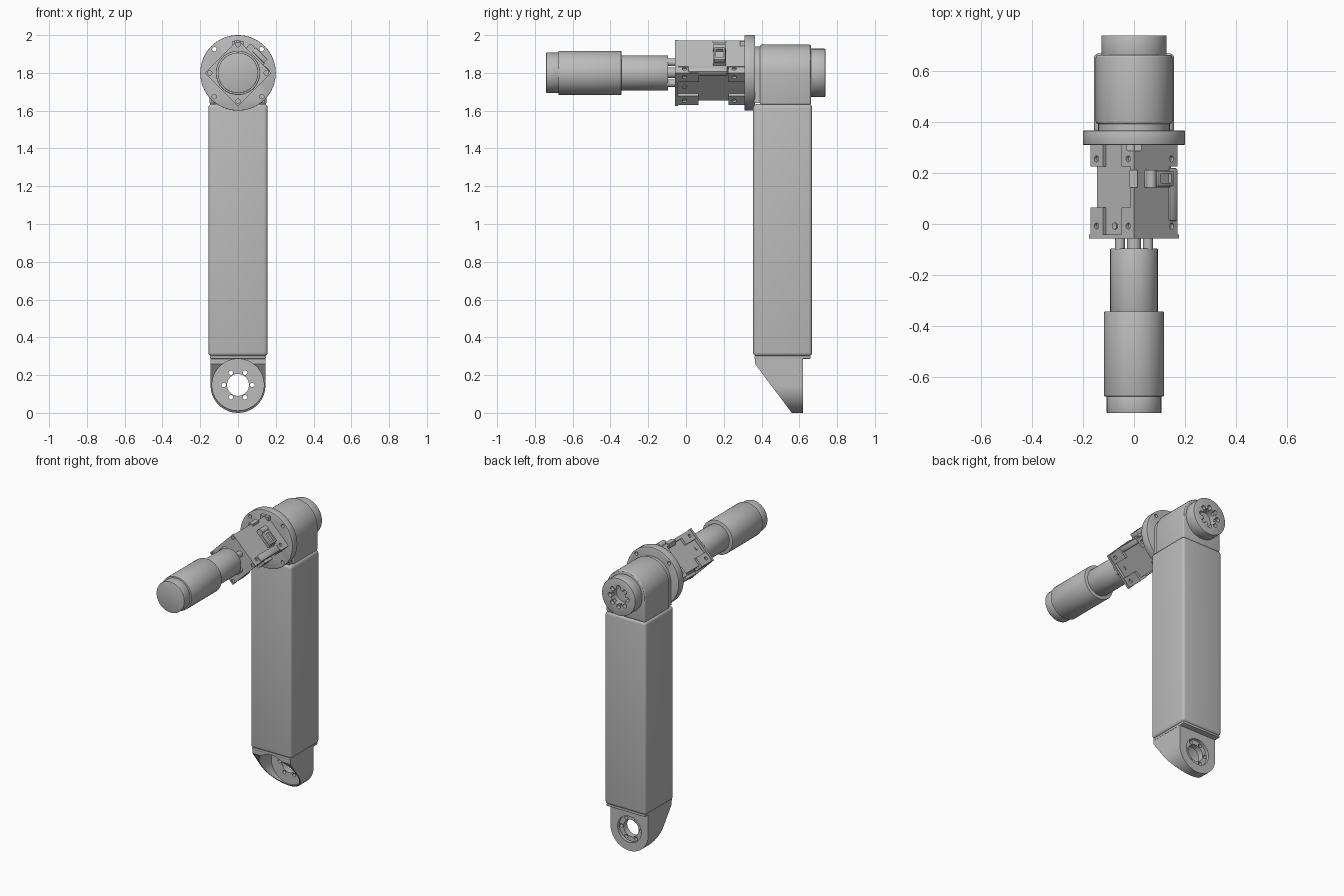
import bpy, bmesh, math
from mathutils import Matrix, Vector

if "Cube" in bpy.data.objects:
    bpy.data.objects.remove(bpy.data.objects["Cube"])

grey = bpy.data.materials.new("machined_grey")
grey.use_nodes = True
COLOUR = (0.5, 0.5, 0.5, 1)
grey.diffuse_color = COLOUR
grey.node_tree.nodes["Principled BSDF"].inputs["Base Color"].default_value = COLOUR

AXIS = 1.8                                   # height of the joint axis
HEAD = Matrix.Translation((0, 0, AXIS))


def turn(degrees):
    """Frame of a gearbox side: local z points outward, local y along the axis."""
    return HEAD @ Matrix.Rotation(math.radians(degrees), 4, 'Y')


def make(name, bm, bevel=0, segments=2):
    bmesh.ops.recalc_face_normals(bm, faces=bm.faces)
    mesh = bpy.data.meshes.new(name)
    bm.to_mesh(mesh)
    bm.free()
    mesh.materials.append(grey)
    ob = bpy.data.objects.new(name, mesh)
    bpy.context.collection.objects.link(ob)
    if bevel:
        mod = ob.modifiers.new("edge_rounding", 'BEVEL')
        mod.width, mod.segments, mod.limit_method = bevel, segments, 'ANGLE'
        apply(ob, mod)
    return ob


def activate(ob):
    bpy.ops.object.select_all(action='DESELECT')
    ob.select_set(True)
    bpy.context.view_layer.objects.active = ob


def apply(ob, mod):
    activate(ob)
    bpy.ops.object.modifier_apply(modifier=mod.name)


def add_box(bm, lo, hi, frame=Matrix()):
    lo, hi = Vector(lo), Vector(hi)
    size = Matrix.Diagonal((*(hi - lo), 1))
    bmesh.ops.create_cube(bm, size=1, matrix=frame @ Matrix.Translation((lo + hi) / 2) @ size)


def add_rod(bm, r, y0, y1, x=0, z=0, frame=HEAD, sides=64):
    """Cylinder along local y."""
    place = Matrix.Translation((x, (y0 + y1) / 2, z)) @ Matrix.Rotation(math.pi / 2, 4, 'X')
    bmesh.ops.create_cone(bm, cap_ends=True, segments=sides, radius1=r, radius2=r,
                          depth=y1 - y0, matrix=frame @ place)


def add_pin(bm, r, x, y, z0, z1, frame):
    """Cylinder along local z."""
    place = Matrix.Translation((x, y, (z0 + z1) / 2))
    bmesh.ops.create_cone(bm, cap_ends=True, segments=20, radius1=r, radius2=r,
                          depth=z1 - z0, matrix=frame @ place)


def box(name, lo, hi, frame=Matrix(), bevel=0, segments=2):
    bm = bmesh.new()
    add_box(bm, lo, hi, frame)
    return make(name, bm, bevel, segments)


def rod(name, *args, bevel=0, **kw):
    bm = bmesh.new()
    add_rod(bm, *args, **kw)
    return make(name, bm, bevel)


def cut(ob, bm):
    cutter = make("cutter", bm)
    cutter.hide_render = True
    mod = ob.modifiers.new("cut", 'BOOLEAN')
    mod.operation, mod.solver, mod.object = 'DIFFERENCE', 'EXACT', cutter
    apply(ob, mod)
    bpy.data.objects.remove(cutter)


def arch(half, straight, y0, y1, centre, direction, steps=48):
    """Half round with a straight tail, extruded along y."""
    pts = [(half, -straight)]
    pts += [(half * math.cos(math.pi * i / steps), half * math.sin(math.pi * i / steps))
            for i in range(steps + 1)]
    pts.append((-half, -straight))
    bm = bmesh.new()
    face = bm.faces.new([bm.verts.new((x, y0, centre + direction * z)) for x, z in pts])
    ext = bmesh.ops.extrude_face_region(bm, geom=[face])
    moved = [v for v in ext["geom"] if isinstance(v, bmesh.types.BMVert)]
    bmesh.ops.translate(bm, verts=moved, vec=(0, y1 - y0, 0))
    return bm


def ring(bm, count, radius, r, y0, y1, frame=HEAD, start=0.0):
    for i in range(count):
        a = math.radians(start) + math.tau * i / count
        add_rod(bm, r, y0, y1, radius * math.cos(a), radius * math.sin(a), frame, 20)


# Motor: end cap, body, gear stage, spacers and shaft
rod("motor_end_cap", 0.107, -0.74, -0.67, bevel=0.003)
rod("motor_body", 0.117, -0.675, -0.342, bevel=0.004)
rod("motor_gear_stage", 0.093, -0.345, -0.095, bevel=0.003)
rod("motor_shaft", 0.028, -0.1, -0.05)
spacers = bmesh.new()
ring(spacers, 4, 0.078, 0.02, -0.1, -0.05, start=45)
make("motor_spacers", spacers)

# Gearbox: diamond core, front plate and corner blocks with screw holes
box("gearbox_core", (-0.103, -0.045, -0.103), (0.103, 0.315, 0.103), turn(45))
plate = box("gearbox_front_plate", (-0.124, -0.057, -0.124), (0.124, -0.042, 0.124), turn(45))
holes = bmesh.new()
ring(holes, 4, 0.15, 0.012, -0.07, -0.048)
cut(plate, holes)
ENDS = [(-0.043, 0.065), (0.225, 0.313)]
blocks, holes = bmesh.new(), bmesh.new()
for k in range(4):
    frame = turn(45 + 90 * k)
    for y0, y1 in ENDS:
        add_box(blocks, (0.052, y0, 0.052), (0.12, y1, 0.12), frame)
        y = -0.008 if y0 < 0 else 0.255
        for x in (-0.088, 0.088):
            add_pin(holes, 0.012, x, y, 0.106, 0.13, frame)
corner_blocks = make("gearbox_corner_blocks", blocks)
cut(corner_blocks, holes)

# Middle screws of the three open gearbox sides
screws = bmesh.new()
for k in (1, 2, 3):
    add_pin(screws, 0.013, 0, -0.008, 0.1, 0.109, turn(45 + 90 * k))
make("gearbox_side_screws", screws)

# Cover plate on one side, with its cable socket, edge rail and tabs
side = turn(45)
box("gearbox_cover", (-0.12, -0.045, 0.1), (0.075, 0.313, 0.121), side)
box("cover_edge_rail", (0.07, 0.01, 0.09), (0.118, 0.22, 0.128), side, 0.01)
box("socket_base", (-0.062, 0.142, 0.115), (0.065, 0.212, 0.135), side, 0.004)
socket = box("socket_housing", (-0.03, 0.147, 0.13), (0.06, 0.208, 0.162), side, 0.005)
opening = bmesh.new()
add_box(opening, (-0.015, 0.16, 0.145), (0.045, 0.195, 0.18), side)
cut(socket, opening)
rod("socket_cable_clip", 0.02, 0.142, 0.212, -0.045, 0.14, side, 24)
box("top_tab", (-0.018, 0.142, 0.14), (0.014, 0.212, 0.172), HEAD)
box("flange_key", (-0.03, 0.285, 0.13), (0.03, 0.315, 0.17), HEAD)

# Round mounting flange
flange = rod("mounting_flange", 0.2, 0.31, 0.365, bevel=0.003)
holes = bmesh.new()
ring(holes, 4, 0.177, 0.012, 0.29, 0.39, start=45)
cut(flange, holes)

# Elbow: neck, arched housing and bored output hub
make("elbow_neck", arch(0.14, 0.16, 0.36, 0.41, AXIS, 1))
make("elbow_housing", arch(0.15, 0.17, 0.39, 0.662, AXIS, 1), 0.012, 3)
hub = rod("output_hub", 0.128, 0.655, 0.738, bevel=0.004)
bore, notches = bmesh.new(), bmesh.new()
add_rod(bore, 0.055, 0.68, 0.76)
cut(hub, bore)
ring(notches, 8, 0.066, 0.015, 0.71, 0.76)
cut(hub, notches)

# Long square arm tube
box("arm_tube", (-0.157, 0.355, 0.3), (0.157, 0.668, 1.635), bevel=0.02, segments=4)

# Lower bracket: rounded, sliced on the slope, bored out from the front
bm = arch(0.145, 0.15, 0.365, 0.62, 0.145, -1)
geom = bm.verts[:] + bm.edges[:] + bm.faces[:]
sliced = bmesh.ops.bisect_plane(bm, geom=geom, plane_co=(0, 0.365, 0.26),
                                plane_no=(0, -0.26, -0.195), clear_outer=True)
rim = [e for e in sliced["geom_cut"] if isinstance(e, bmesh.types.BMEdge)]
bmesh.ops.contextual_create(bm, geom=rim)
bracket = make("lower_bracket", bm)
FOOT = Matrix.Translation((0, 0, 0.148))
for r, y0, y1 in ((0.137, 0.3, 0.56), (0.09, 0.6, 0.7), (0.058, 0.5, 0.7)):
    bore = bmesh.new()
    add_rod(bore, r, y0, y1, frame=FOOT)
    cut(bracket, bore)
holes = bmesh.new()
ring(holes, 6, 0.075, 0.012, 0.5, 0.7, FOOT)
cut(bracket, holes)
box("bracket_top_plate", (-0.147, 0.362, 0.286), (0.147, 0.66, 0.303), bevel=0.004)

# Smooth the round surfaces, keep the edges crisp
for ob in bpy.context.collection.objects:
    if ob.type == 'MESH' and grey.name in ob.data.materials:
        activate(ob)
        bpy.ops.object.shade_smooth_by_angle(angle=math.radians(30))
